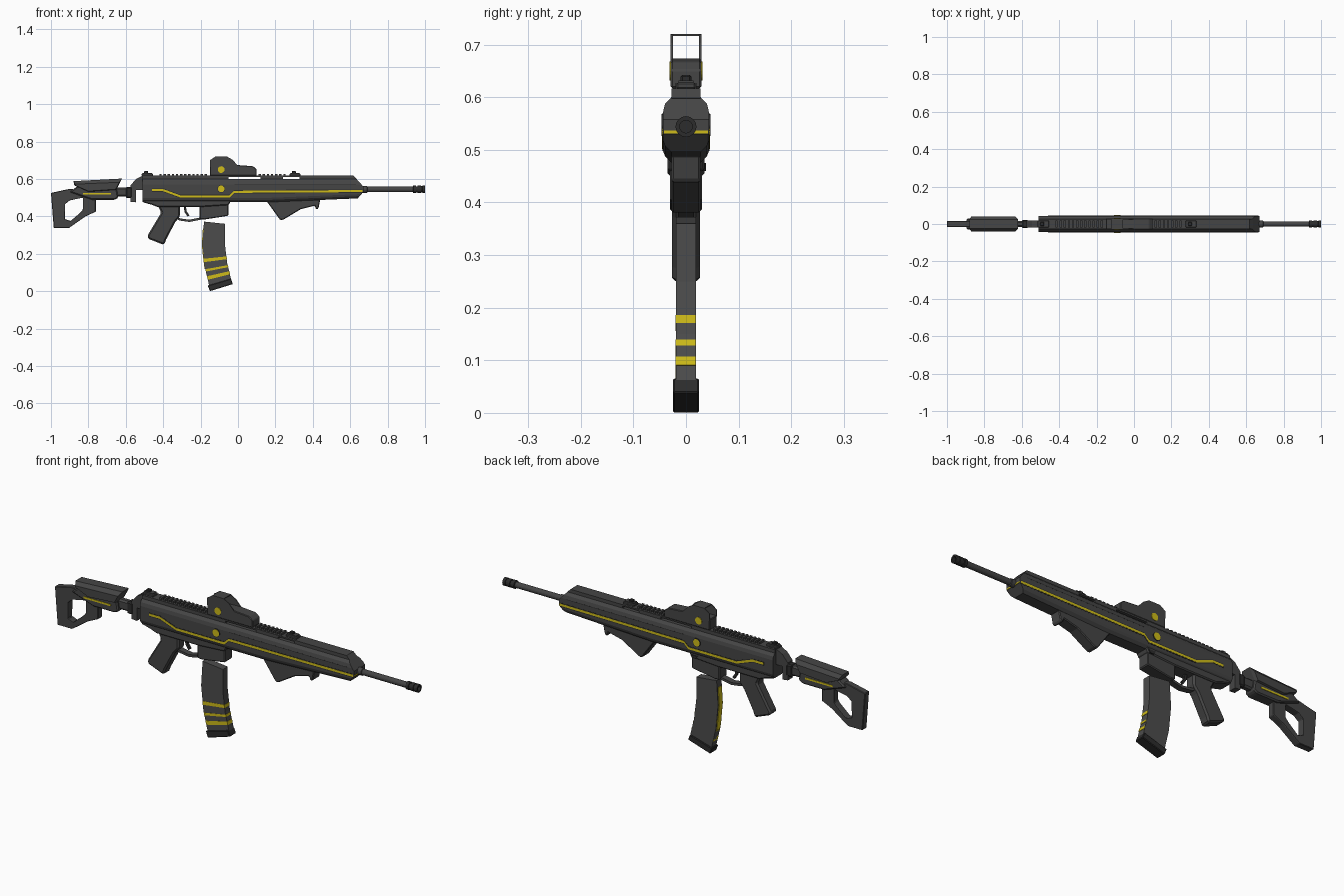
import bpy, bmesh, math
from mathutils import Vector


def material(name, col):
    m = bpy.data.materials.new(name)
    m.diffuse_color = (*col, 1)
    return m


GREY = material("gunmetal grey", (0.06, 0.06, 0.06))
MAG = material("magazine grey", (0.072, 0.072, 0.072))
DARK = material("near black", (0.025, 0.025, 0.025))
YELLOW = material("yellow accent", (0.62, 0.5, 0.01))


def finish(name, bm, mat, bevel=0):
    bmesh.ops.recalc_face_normals(bm, faces=bm.faces)
    me = bpy.data.meshes.new(name)
    bm.to_mesh(me)
    bm.free()
    me.materials.append(mat)
    ob = bpy.data.objects.new(name, me)
    bpy.context.collection.objects.link(ob)
    if bevel:
        b = ob.modifiers.new("bevel", 'BEVEL')
        b.width, b.segments, b.limit_method = bevel, 1, 'ANGLE'
    return ob


def layered(name, layers, mat, bevel=0):
    """Joins equal-length side profiles (x, z) placed at successive y values."""
    bm = bmesh.new()
    rings = [[bm.verts.new((x, y, z)) for x, z in pts] for y, pts in layers]
    for a, b in zip(rings, rings[1:]):
        for i in range(len(a)):
            j = (i + 1) % len(a)
            bm.faces.new((a[i], a[j], b[j], b[i]))
    bm.faces.new(rings[0])
    bm.faces.new(rings[-1])
    return finish(name, bm, mat, bevel)


def prism(name, pts, y0, y1, mat, bevel=0):
    return layered(name, [(y0, pts), (y1, pts)], mat, bevel)


def box(name, x0, x1, y0, y1, z0, z1, mat, bevel=0):
    return prism(name, [(x0, z0), (x1, z0), (x1, z1), (x0, z1)], y0, y1, mat, bevel)


def ribbon(path, t):
    """Outline of a strip of thickness t around a path."""
    p = [Vector(q) for q in path]
    left, right = [], []
    for i, q in enumerate(p):
        d = (p[min(i + 1, len(p) - 1)] - p[max(i - 1, 0)]).normalized()
        n = Vector((-d.y, d.x)) * t / 2
        left.append(tuple(q + n))
        right.append(tuple(q - n))
    return left + right[::-1]


def lathe(name, prof, z, mat, sides=16):
    """Turns (x, radius) points about an axis along x."""
    bm = bmesh.new()
    rings = []
    for x, r in prof:
        rings.append([bm.verts.new((x, r * math.cos(a), z + r * math.sin(a)))
                      for a in (2 * math.pi * k / sides for k in range(sides))])
    for a, b in zip(rings, rings[1:]):
        for i in range(sides):
            j = (i + 1) % sides
            bm.faces.new((a[i], a[j], b[j], b[i]))
    bm.faces.new(rings[0])
    bm.faces.new(rings[-1])
    return finish(name, bm, mat)


def disc(name, x, z, r, y0, y1, mat):
    pts = [(x + r * math.cos(k * math.pi / 8), z + r * math.sin(k * math.pi / 8)) for k in range(16)]
    return prism(name, pts, y0, y1, mat)


# main body: chamfered shell running from receiver to handguard
def body_profile(top, low):
    return [(-0.51, low), (-0.51, top), (0.62 + (0.615 - top) * 0.9, top), (0.67, 0.558),
            (0.67, 0.53), (0.64 + (low - 0.476) * 0.8, low + 0.02), (0.17, low)]


half = [(0.028, body_profile(0.600, 0.476)), (0.040, body_profile(0.587, 0.488)),
        (0.044, body_profile(0.570, 0.499))]
layered("main_body", [(-y, p) for y, p in half[::-1]] + half, GREY)

# top deck blocks, leaving the two see-through slots under the rail
box("rear_deck", -0.51, -0.05, -0.028, 0.028, 0.595, 0.617, GREY)
box("middle_deck", 0.12, 0.24, -0.028, 0.028, 0.595, 0.617, GREY)
prism("front_deck", [(0.33, 0.595), (0.33, 0.617), (0.618, 0.617), (0.636, 0.598)], -0.028, 0.028, GREY)
box("top_rail", -0.08, 0.36, -0.028, 0.028, 0.610, 0.617, GREY)
for start, count in ((-0.42, 12), (0.11, 7)):
    for i in range(count):
        x = start + i * 0.022
        box("rail_tooth", x, x + 0.012, -0.02, 0.02, 0.615, 0.627, GREY)

# lower receiver, magazine well and grip
prism("lower_receiver", [(-0.51, 0.50), (-0.51, 0.475), (-0.46, 0.462), (-0.43, 0.45),
                         (-0.20, 0.45), (-0.05, 0.46), (-0.03, 0.50)], -0.035, 0.035, GREY, 0.005)
prism("magazine_well", [(-0.205, 0.50), (-0.205, 0.385), (-0.18, 0.383), (-0.052, 0.403), (-0.052, 0.50)],
      -0.03, 0.03, GREY, 0.004)
prism("pistol_grip", [(-0.43, 0.46), (-0.41, 0.42), (-0.485, 0.295), (-0.48, 0.28), (-0.395, 0.247),
                      (-0.385, 0.275), (-0.335, 0.37), (-0.31, 0.40), (-0.31, 0.46)], -0.027, 0.027, GREY, 0.008)
prism("trigger_guard", ribbon([(-0.335, 0.395), (-0.31, 0.383), (-0.26, 0.376), (-0.195, 0.389)], 0.012),
      -0.015, 0.015, GREY)
prism("trigger", ribbon([(-0.285, 0.455), (-0.28, 0.425), (-0.265, 0.402)], 0.012), -0.006, 0.006, DARK)
prism("bolt_lever", [(-0.09, 0.475), (-0.05, 0.475), (-0.06, 0.46), (-0.08, 0.46)], 0.03, 0.038, DARK)

# angled foregrip with its small hook
prism("foregrip", [(0.15, 0.485), (0.225, 0.381), (0.24, 0.381), (0.335, 0.438), (0.41, 0.457),
                   (0.418, 0.436), (0.43, 0.442), (0.44, 0.49)], -0.028, 0.028, GREY, 0.004)

# accent line on each side, with a dark border, and across the front
LINE = [(-0.46, 0.54), (-0.40, 0.54), (-0.31, 0.507), (-0.045, 0.507), (-0.02, 0.531), (0.665, 0.535)]
for s in (-1, 1):
    prism("accent_border", ribbon(LINE, 0.019), s * 0.042, s * 0.0446, DARK)
    prism("accent_line", ribbon(LINE, 0.011), s * 0.042, s * 0.0454, YELLOW)
    disc("body_disc", -0.09, 0.547, 0.021, s * 0.042, s * 0.0462, DARK)
    disc("body_disc_inlay", -0.09, 0.547, 0.018, s * 0.042, s * 0.047, YELLOW)
    box("handguard_seam", -0.02, 0.63, s * 0.042, s * 0.0443, 0.567, 0.570, DARK)
box("front_accent", 0.666, 0.672, -0.042, 0.042, 0.531, 0.537, YELLOW)

# barrel and muzzle device
AXIS = 0.544
lathe("barrel", [(0.64, 0.018), (0.69, 0.018), (0.692, 0.0145), (0.95, 0.0145)], AXIS, GREY)
lathe("muzzle", [(0.935, 0.016), (0.937, 0.020), (0.952, 0.020), (0.953, 0.016), (0.960, 0.016), (0.961, 0.020),
                 (0.978, 0.020), (0.979, 0.017), (0.985, 0.017), (0.986, 0.020), (1.0, 0.020), (1.0, 0.012),
                 (0.965, 0.012)], AXIS, DARK)

# optic: solid base, open hood
prism("optic_base", [(-0.15, 0.617), (-0.15, 0.67), (0.0, 0.674), (0.08, 0.668), (0.10, 0.652), (0.10, 0.617)],
      -0.029, 0.029, GREY, 0.003)
HOOD = [(-0.15, 0.665), (-0.15, 0.70), (-0.12, 0.72), (-0.06, 0.72), (-0.03, 0.703), (0.005, 0.665)]
for s in (-1, 1):
    prism("optic_hood_side", HOOD, s * 0.025, s * 0.029, GREY)
    disc("optic_disc", -0.09, 0.65, 0.018, s * 0.027, s * 0.0315, YELLOW)
box("optic_hood_top", -0.121, -0.059, -0.0285, 0.0285, 0.716, 0.72, GREY)

# folding iron sights
for x, d in ((-0.49, 1), (0.30, -1)):
    box("sight_base", x - 0.025, x + 0.035, -0.018, 0.018, 0.615, 0.628, GREY, 0.003)
    box("sight_post", x - 0.012, x + 0.01, -0.01, 0.01, 0.625, 0.642, DARK, 0.003)
    box("sight_leaf", x - 0.02, x + 0.03, -0.014, 0.014, 0.627, 0.632, GREY)

# stock hinge and tube
prism("stock_hinge", [(-0.575, 0.478), (-0.575, 0.565), (-0.545, 0.60), (-0.51, 0.618), (-0.505, 0.54),
                      (-0.545, 0.54), (-0.545, 0.475)], -0.019, 0.019, GREY)
box("stock_tube", -0.70, -0.57, -0.017, 0.017, 0.505, 0.555, GREY, 0.008)
box("tube_collar", -0.60, -0.565, -0.021, 0.021, 0.498, 0.558, DARK, 0.006)

# stock cheek piece and body
cheek = [(-0.875, 0.565), (-0.88, 0.588), (-0.62, 0.602), (-0.652, 0.54), (-0.80, 0.53)]
slim = [(-0.87, 0.565), (-0.87, 0.572), (-0.635, 0.582), (-0.655, 0.545), (-0.80, 0.535)]
layered("cheek_piece", [(-0.04, slim), (-0.025, cheek), (0.025, cheek), (0.04, slim)], GREY)
prism("stock_body", [(-0.90, 0.53), (-0.86, 0.56), (-0.65, 0.56), (-0.64, 0.50), (-0.66, 0.488), (-0.78, 0.488),
                     (-0.83, 0.505)], -0.03, 0.03, GREY, 0.006)
for s in (-1, 1):
    box("stock_accent", -0.83, -0.68, s * 0.028, s * 0.0325, 0.517, 0.526, YELLOW)

# open butt frame
outer = [(-1.0, 0.525), (-0.90, 0.547), (-0.76, 0.53), (-0.76, 0.425), (-0.815, 0.40), (-0.905, 0.337), (-0.985, 0.337)]
inner = [(-0.925, 0.465), (-0.90, 0.485), (-0.83, 0.50), (-0.83, 0.435), (-0.845, 0.418), (-0.895, 0.375), (-0.925, 0.385)]
bm = bmesh.new()
o0, o1, i0, i1 = [[bm.verts.new((x, y, z)) for x, z in pts]
                  for pts, y in ((outer, -0.017), (outer, 0.017), (inner, -0.017), (inner, 0.017))]
for a, b in ((o0, o1), (i0, i1), (o0, i0), (o1, i1)):
    for k in range(7):
        j = (k + 1) % 7
        bm.faces.new((a[k], a[j], b[j], b[k]))
finish("butt_frame", bm, GREY, 0.003)

# curved magazine, hanging free below the well
REAR = [(-0.182, 0.372), (-0.19, 0.25), (-0.178, 0.13), (-0.153, 0.025)]
FRONT = [(-0.07, 0.36), (-0.07, 0.25), (-0.058, 0.15), (-0.036, 0.06)]


def along(edge, t):
    i = min(int(t), 2)
    return tuple(Vector(edge[i]).lerp(Vector(edge[i + 1]), t - i))


steps = [k / 3 for k in range(10)]
prism("magazine", [along(REAR, t) for t in steps] + [along(FRONT, t) for t in steps[::-1]], -0.019, 0.019, MAG)
prism("magazine_base", [(-0.162, 0.03), (-0.038, 0.066), (-0.027, 0.038), (-0.15, 0.0)], -0.025, 0.025, DARK, 0.003)
for t0, t1 in ((1.64, 1.79), (2.12, 2.24), (2.48, 2.66)):
    a, b = along(FRONT, t0), along(FRONT, t1)
    prism("magazine_stripe", [along(REAR, t0), (a[0] + 0.0015, a[1]), (b[0] + 0.0015, b[1]), along(REAR, t1)],
          -0.0203, 0.0185, YELLOW)
prism("magazine_spine", ribbon([along(REAR, t) for t in (0.3, 0.7, 1.0, 1.5, 2.1)], 0.007), -0.013, 0.013, YELLOW)
